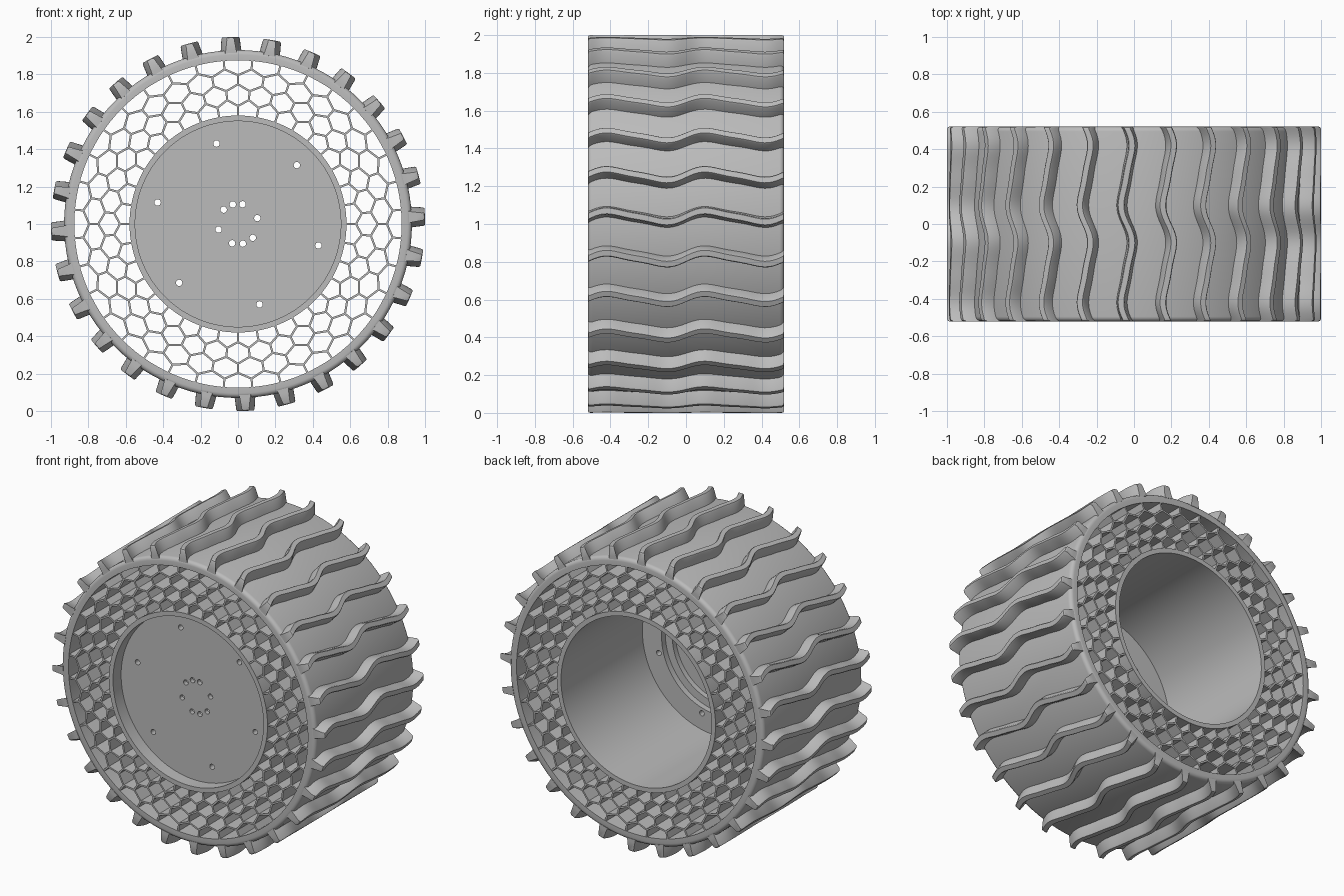
import bpy, bmesh, math
from mathutils import Matrix, Vector

HALF = 0.52          # half width of the wheel
LUGS = 28            # tread bars
CELLS = 36           # lattice cells per row

cube = bpy.data.objects.get("Cube")
if cube:
    bpy.data.objects.remove(cube, do_unlink=True)

grey = bpy.data.materials.new("plain grey")
grey.use_nodes = True
grey.diffuse_color = (0.5, 0.5, 0.5, 1)
bsdf = grey.node_tree.nodes["Principled BSDF"]
bsdf.inputs["Base Color"].default_value = (0.5, 0.5, 0.5, 1)
bsdf.inputs["Roughness"].default_value = 0.6


def polar(r, a, y):
    return Vector((r * math.cos(a), y, r * math.sin(a)))


def make_object(name, bm):
    """Turn a bmesh built around the axle into an object standing on the floor."""
    bmesh.ops.recalc_face_normals(bm, faces=bm.faces)
    bmesh.ops.translate(bm, verts=bm.verts, vec=(0, 0, 1))
    mesh = bpy.data.meshes.new(name)
    bm.to_mesh(mesh)
    bm.free()
    mesh.materials.append(grey)
    obj = bpy.data.objects.new(name, mesh)
    bpy.context.collection.objects.link(obj)
    return obj


def activate(obj):
    bpy.ops.object.select_all(action='DESELECT')
    obj.select_set(True)
    bpy.context.view_layer.objects.active = obj


def smooth(obj, degrees=30):
    activate(obj)
    bpy.ops.object.shade_smooth_by_angle(angle=math.radians(degrees))


def lathe(name, profile, closed=True, steps=112):
    """Spin (radius, y) points around the axle."""
    bm = bmesh.new()
    verts = [bm.verts.new((r, y, 0)) for r, y in profile]
    edges = [bm.edges.new(p) for p in zip(verts, verts[1:])]
    if closed:
        edges.append(bm.edges.new((verts[-1], verts[0])))
    bmesh.ops.spin(bm, geom=verts + edges, cent=(0, 0, 0), axis=(0, 1, 0),
                   angle=math.tau, steps=steps, use_duplicate=False)
    bmesh.ops.remove_doubles(bm, verts=bm.verts, dist=0.0001)
    return make_object(name, bm)


# Outer hoop with rounded shoulders
shoulder = [(0.905 + 0.025 * math.sin(t * math.pi / 8),
             HALF - 0.025 + 0.025 * math.cos(t * math.pi / 8)) for t in range(5)]
hoop = shoulder + [(r, -y) for r, y in reversed(shoulder)]
smooth(lathe("outer_hoop", hoop + [(0.875, -HALF), (0.875, HALF)]))

# Hub barrel
smooth(lathe("hub_barrel", [(0.58, HALF), (0.58, -HALF), (0.55, -HALF), (0.55, HALF)]))

# Hub disc: thick flange, stepped down to a thin centre at the back
disc = lathe("hub_disc", [(0, -0.435), (0.555, -0.435), (0.555, -0.33), (0.41, -0.33),
                          (0.41, -0.37), (0.36, -0.37), (0.36, -0.405), (0, -0.405)],
             closed=False)

# Bolt holes: six on the flange, eight around the axle
holes = [(0.445, 45 + 60 * k) for k in range(6)]
holes += [(0.108, a) for a in (17, 77, 105, 135, 196, 253, 284, 317)]
bm = bmesh.new()
for r, a in holes:
    place = Matrix.Translation(polar(r, math.radians(a), -0.38)) @ Matrix.Rotation(math.pi / 2, 4, 'X')
    bmesh.ops.create_cone(bm, cap_ends=True, segments=20, radius1=0.017,
                          radius2=0.017, depth=0.4, matrix=place)
cutter = make_object("bolt_hole_cutter", bm)
cutter.hide_render = True
cut = disc.modifiers.new("bolt_holes", 'BOOLEAN')
cut.operation = 'DIFFERENCE'
cut.solver = 'EXACT'
cut.object = cutter
activate(disc)
bpy.ops.object.modifier_apply(modifier=cut.name)
bpy.data.objects.remove(cutter, do_unlink=True)
smooth(disc)


# Honeycomb lattice between barrel and hoop
def wall(bm, p, q, thick=0.011):
    side = (q - p).cross(Vector((0, 1, 0))).normalized() * thick / 2
    depth = Vector((0, HALF - 0.004, 0))
    front, back = [[bm.verts.new(c + s * depth) for c in (p + side, q + side, q - side, p - side)]
                   for s in (-1, 1)]
    bm.faces.new(front)
    bm.faces.new(back)
    for i in range(4):
        j = (i + 1) % 4
        bm.faces.new((front[i], front[j], back[j], back[i]))


def node(row, j):
    """Zigzag node; neighbouring rows mirror each other."""
    sign = -1 if (row + j) % 2 == 0 else 1
    return polar((0.648, 0.73, 0.813)[row] + sign * 0.017, j * math.pi / CELLS, 0)


bm = bmesh.new()
for j in range(2 * CELLS):
    angle = j * math.pi / CELLS
    for row in range(3):
        wall(bm, node(row, j), node(row, j + 1))
    if j % 2 == 0:
        wall(bm, polar(0.57, angle, 0), node(0, j))
        wall(bm, node(1, j), node(2, j))
    else:
        wall(bm, node(0, j), node(1, j))
        wall(bm, node(2, j), polar(0.885, angle, 0))
make_object("honeycomb_lattice", bm)


# Wavy tread bars
def wave(y):
    t = math.tau * y / HALF
    return 0.027 * (math.sin(t) + 0.24 * math.sin(2 * t))


section = [(0.915, 0.034), (0.935, 0.029), (0.992, 0.020), (1.0, 0.015)]
section += [(r, -w) for r, w in reversed(section)]
stations = [-HALF, -HALF + 0.004, -HALF + 0.012]
stations += [y * (HALF - 0.02) / 24 for y in range(-24, 25)]
stations += [-y for y in reversed(stations[:3])]

bm = bmesh.new()
for k in range(LUGS):
    base = math.radians(2.3) + k * math.tau / LUGS
    rings = []
    for y in stations:
        # ends of each bar are slightly rounded
        near = max(0, abs(y) - HALF + 0.012) / 0.012
        drop = 0.012 * (1 - math.sqrt(1 - near * near))
        rings.append([bm.verts.new(polar(min(r, 1.0 - drop), base + wave(y) + w, y))
                      for r, w in section])
    for a, b in zip(rings, rings[1:]):
        for i in range(len(section)):
            j = (i + 1) % len(section)
            bm.faces.new((a[i], a[j], b[j], b[i]))
    bm.faces.new(rings[0])
    bm.faces.new(rings[-1])
smooth(make_object("tread_bars", bm))
